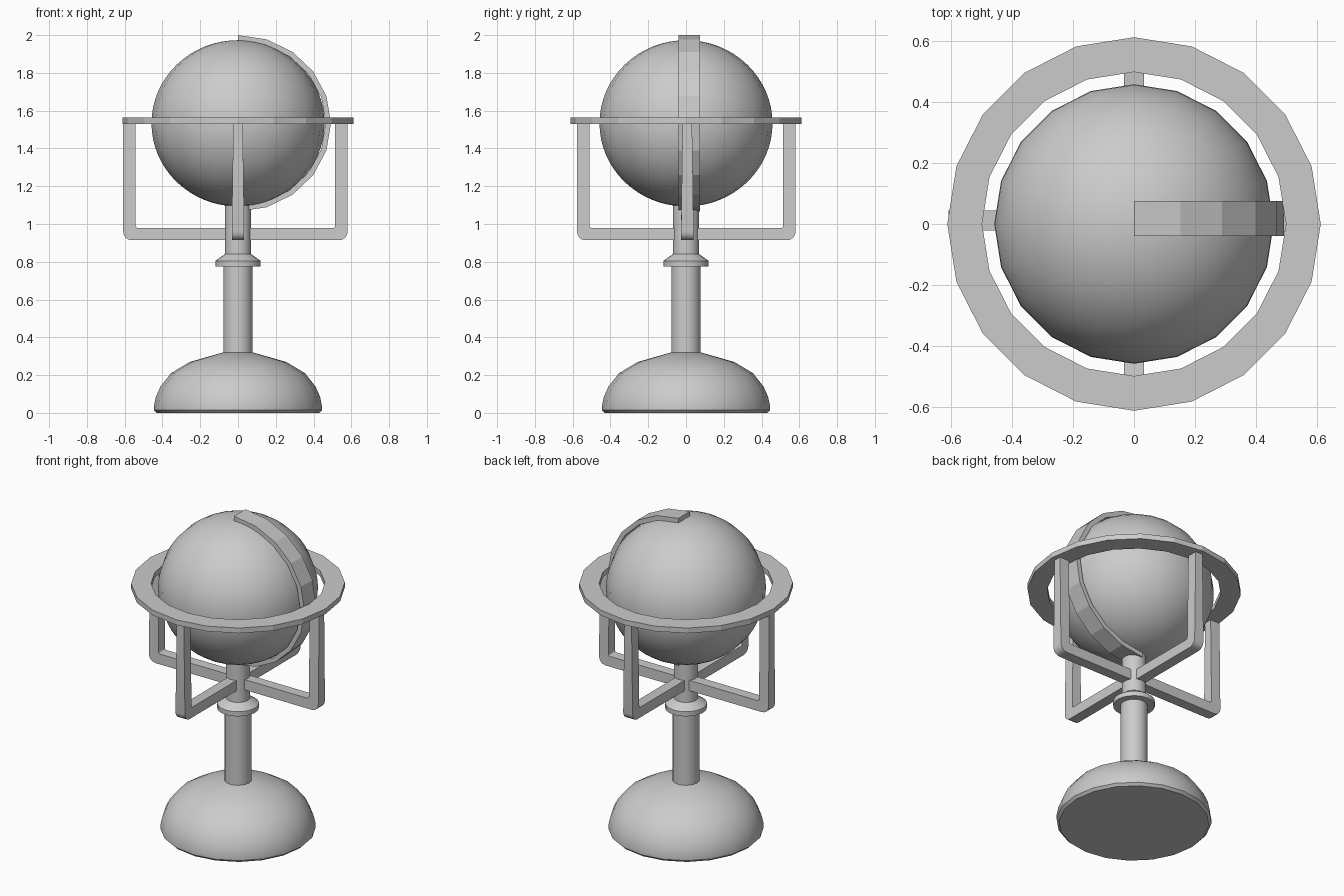
import bpy, bmesh, math
from mathutils import Matrix, Vector

if "Cube" in bpy.data.objects:
    bpy.data.objects.remove(bpy.data.objects["Cube"])

SIDES = 20


def finish(name, bm, smooth=None):
    bmesh.ops.remove_doubles(bm, verts=bm.verts, dist=1e-5)
    bmesh.ops.recalc_face_normals(bm, faces=bm.faces)
    me = bpy.data.meshes.new(name)
    bm.to_mesh(me)
    bm.free()
    ob = bpy.data.objects.new(name, me)
    bpy.context.collection.objects.link(ob)
    if smooth:
        bpy.ops.object.select_all(action='DESELECT')
        ob.select_set(True)
        bpy.context.view_layer.objects.active = ob
        bpy.ops.object.shade_smooth_by_angle(angle=math.radians(smooth))
    return ob


def lathe(name, profile, closed=False, smooth=None):
    """Spin an (r, z) profile around the z axis."""
    bm = bmesh.new()
    vs = [bm.verts.new((r, 0, z)) for r, z in profile]
    es = [bm.edges.new(p) for p in zip(vs, vs[1:])]
    if closed:
        es.append(bm.edges.new((vs[-1], vs[0])))
    bmesh.ops.spin(bm, geom=vs + es, cent=(0, 0, 0), axis=(0, 0, 1),
                   angle=math.tau, steps=SIDES, use_duplicate=False)
    return finish(name, bm, smooth)


# Domed base
lathe("base", [(0, 0), (0.43, 0), (0.445, 0.015), (0.445, 0.035), (0.435, 0.085),
               (0.41, 0.14), (0.355, 0.21), (0.255, 0.27), (0.08, 0.32), (0, 0.32)], smooth=35)

# Column with collar
lathe("column", [(0, 0.3), (0.078, 0.3), (0.078, 0.775), (0.12, 0.775), (0.12, 0.805),
                 (0.07, 0.84), (0.07, 1.11), (0, 1.11)], smooth=30)

# Globe, slightly flattened
CZ = 1.533
bm = bmesh.new()
bmesh.ops.create_uvsphere(bm, u_segments=SIDES, v_segments=32, radius=1,
                          matrix=Matrix.Translation((0, 0, CZ)) @ Matrix.Diagonal((0.458, 0.458, 0.44, 1)))
finish("globe", bm, 40)

# Horizon ring
lathe("horizon_ring", [(0.498, 1.53), (0.612, 1.53), (0.612, 1.563), (0.498, 1.563)], closed=True)

# Half-circle meridian band on the +x side
bm = bmesh.new()
rows = []
for i in range(11):
    a = math.pi / 2 - math.pi * i / 10
    c, s = math.cos(a), math.sin(a)
    rows.append([bm.verts.new((rx * c, y, CZ + rz * s))
                 for rx, rz, y in ((0.492, 0.467, -0.04), (0.492, 0.467, 0.075),
                                   (0.464, 0.438, 0.075), (0.464, 0.438, -0.04))])
for a, b in zip(rows, rows[1:]):
    for k in range(4):
        bm.faces.new((a[k], a[(k + 1) % 4], b[(k + 1) % 4], b[k]))
bm.faces.new(rows[0])
bm.faces.new(rows[-1])
finish("meridian_band", bm)


# L-shaped support arms with a rounded elbow
def arm(name, angle, reach, shift):
    def arc(r, z, rad):
        return [(r + rad * math.sin(t), z - rad * math.cos(t))
                for t in (math.pi / 8 * k for k in range(5))]
    inner = reach - 0.066
    outline = ([(0, 0.914)] + arc(reach - 0.045, 0.959, 0.045) + [(reach, 1.535), (inner, 1.535)]
               + arc(inner - 0.012, 0.991, 0.012)[::-1] + [(0, 0.979)])
    rot = Matrix.Rotation(angle, 3, 'Z')
    bm = bmesh.new()
    loops = []
    for side in (-1, 1):
        loops.append([bm.verts.new(rot @ Vector((r, side * (0.025 if z > 1.5 else 0.033), z))
                                   + Vector((0, shift, 0))) for r, z in outline])
        bm.faces.new(loops[-1])
    n = len(outline)
    for i in range(n):
        j = (i + 1) % n
        bm.faces.new((loops[0][i], loops[0][j], loops[1][j], loops[1][i]))
    finish(name, bm, 30)


arm("arm_right", 0, 0.58, 0.007)
arm("arm_back", math.pi / 2, 0.58, 0)
arm("arm_left", math.pi, 0.608, 0.012)
arm("arm_front", -math.pi / 2, 0.577, 0)
